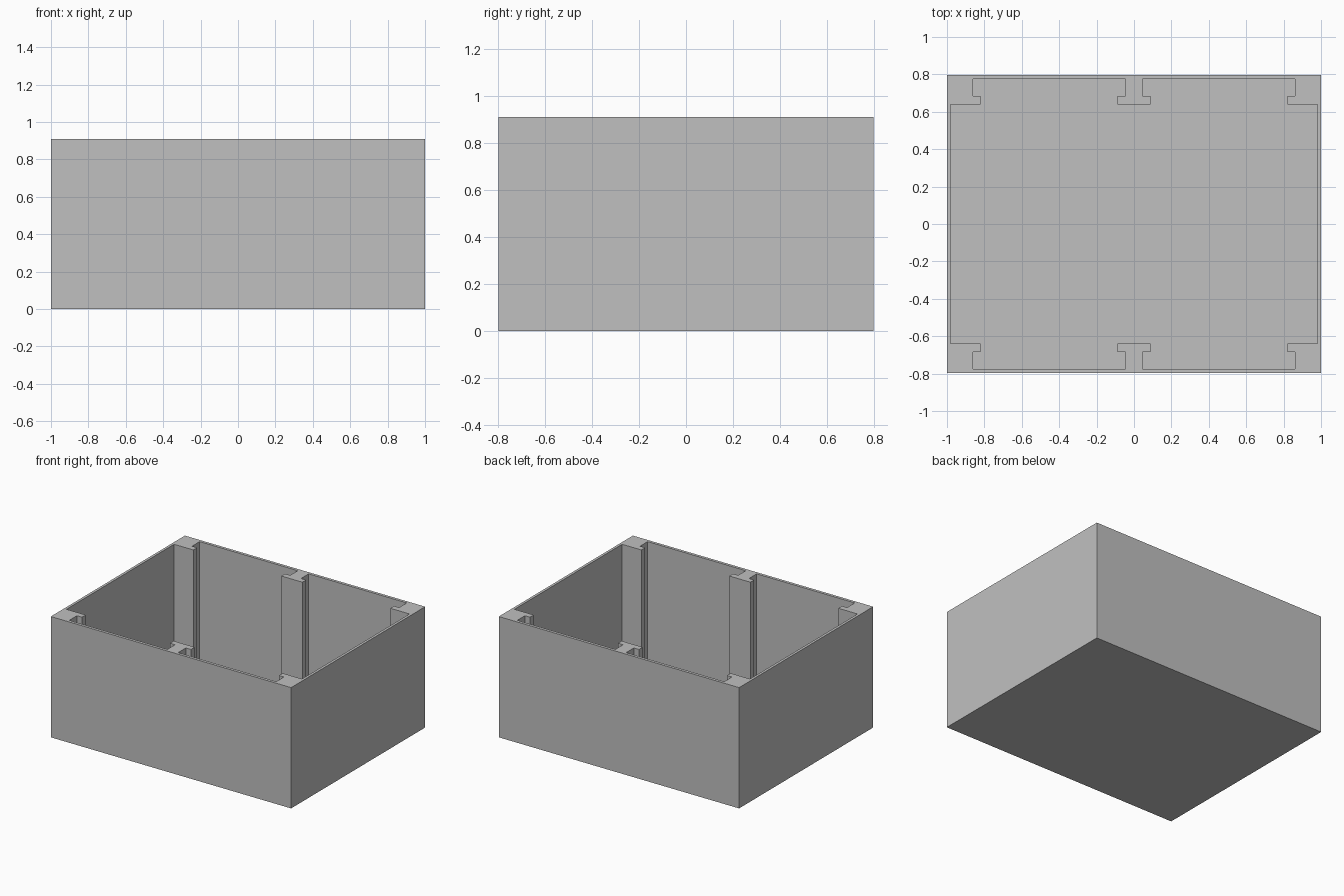
import bpy
import bmesh

HX, HY, H = 1.0, 0.797, 0.909   # half width, half depth, height
FLOOR = 0.02

old = bpy.data.objects.get("Cube")
if old:
    bpy.data.objects.remove(old, do_unlink=True)

grey = bpy.data.materials.new("light grey")
grey.use_nodes = True
color = (0.53, 0.53, 0.53, 1)
grey.diffuse_color = color
grey.node_tree.nodes["Principled BSDF"].inputs["Base Color"].default_value = color


def prism(name, outline, z0, z1):
    """Extrude a closed outline from z0 to z1."""
    bm = bmesh.new()
    base = bm.faces.new([bm.verts.new((x, y, z0)) for x, y in outline])
    top = bmesh.ops.extrude_face_region(bm, geom=[base])["geom"]
    verts = [v for v in top if isinstance(v, bmesh.types.BMVert)]
    bmesh.ops.translate(bm, verts=verts, vec=(0, 0, z1 - z0))
    bmesh.ops.recalc_face_normals(bm, faces=bm.faces)
    mesh = bpy.data.meshes.new(name)
    bm.to_mesh(mesh)
    bm.free()
    mesh.materials.append(grey)
    ob = bpy.data.objects.new(name, mesh)
    bpy.context.collection.objects.link(ob)
    return ob


# Outer block
box = prism("open_box", [(-HX, -HY), (HX, -HY), (HX, HY), (-HX, HY)], 0, H)

# Cavity outline: one quarter, running around the middle rib and corner post
quarter = [(0.088, 0.64), (0.088, 0.684), (0.045, 0.684), (0.045, 0.775),
           (0.862, 0.775), (0.862, 0.684), (0.82, 0.684), (0.82, 0.64),
           (0.98, 0.64)]
half = quarter + [(x, -y) for x, y in reversed(quarter)]
outline = half + [(-x, y) for x, y in reversed(half)]
cavity = prism("cavity_cutter", outline, FLOOR, H + 0.1)
cavity.hide_render = True

# Hollow out the block, leaving walls, ribs, posts and floor
cut = box.modifiers.new("hollow", "BOOLEAN")
cut.operation = "DIFFERENCE"
cut.solver = "EXACT"
cut.object = cavity
bpy.context.view_layer.objects.active = box
box.select_set(True)
bpy.ops.object.modifier_apply(modifier=cut.name)
bpy.data.objects.remove(cavity, do_unlink=True)
